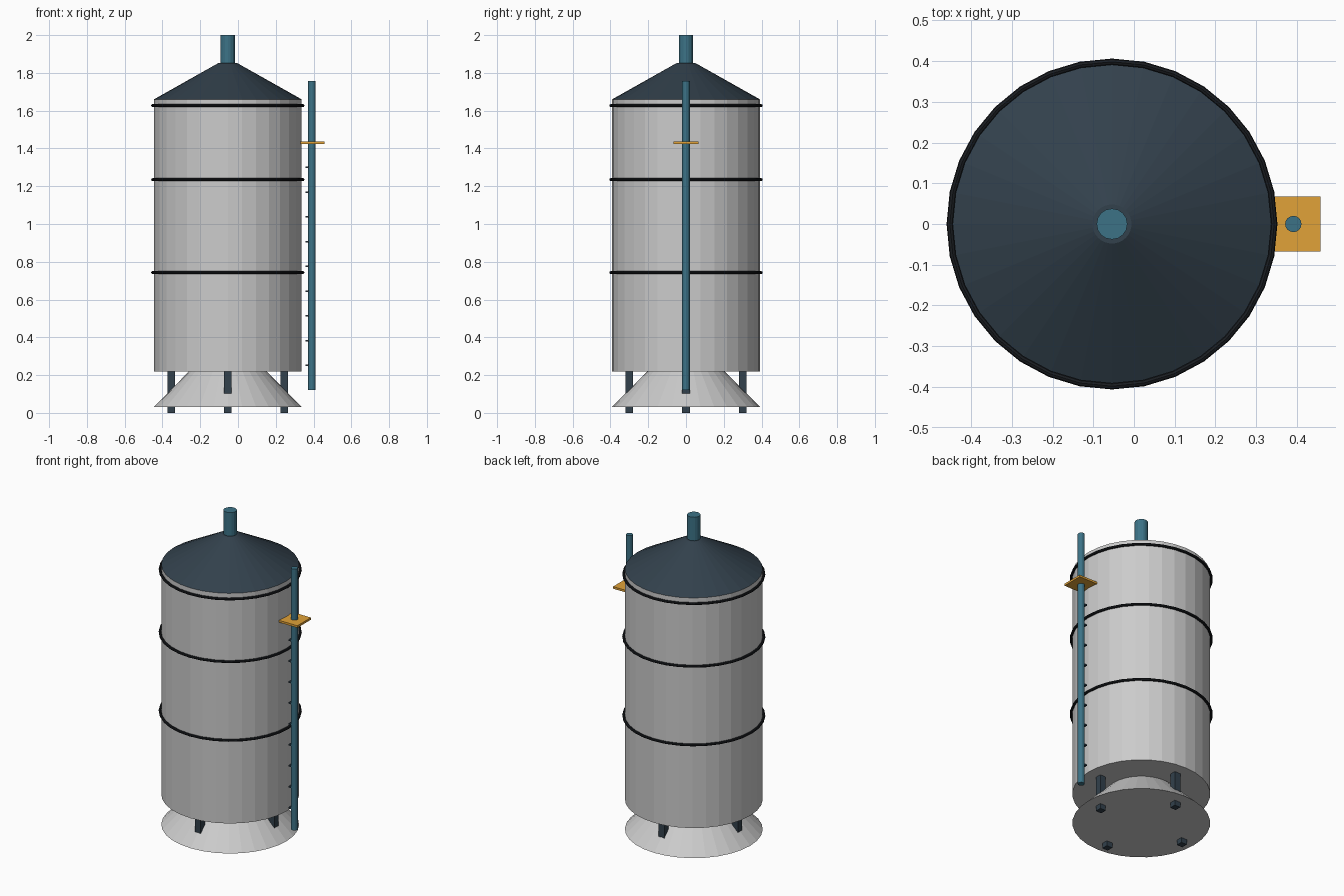
import bpy
from math import cos, sin, pi

if "Cube" in bpy.data.objects:
    bpy.data.objects.remove(bpy.data.objects["Cube"])

CX = -0.054   # tank axis
PX = 0.391    # side pipe axis


def material(name, rgb):
    m = bpy.data.materials.new(name)
    m.diffuse_color = (*rgb, 1)
    m.use_nodes = True
    m.node_tree.nodes["Principled BSDF"].inputs["Base Color"].default_value = m.diffuse_color
    return m


SLATE = material("slate", (0.032, 0.052, 0.072))
TEAL = material("teal", (0.045, 0.17, 0.24))
ORANGE = material("orange", (0.75, 0.36, 0.04))
BLACK = material("black", (0.01, 0.012, 0.015))


def finish(name, mat):
    ob = bpy.context.object
    ob.name = name
    if mat:
        ob.data.materials.append(mat)
    return ob


def cone(name, x, z0, z1, r0, r1, sides=32, mat=None):
    bpy.ops.mesh.primitive_cone_add(vertices=sides, radius1=r0, radius2=r1,
                                    depth=z1 - z0, location=(x, 0, (z0 + z1) / 2))
    return finish(name, mat)


def box(name, loc, size, mat=None):
    bpy.ops.mesh.primitive_cube_add(size=1, location=loc)
    ob = finish(name, mat)
    ob.scale = size
    return ob


# tank shell, roof, flared base and roof vent
cone("tank_body", CX, 0.22, 1.66, 0.391, 0.391)
cone("roof", CX, 1.66, 1.853, 0.391, 0.048, mat=SLATE)
cone("base_skirt", CX, 0.032, 0.225, 0.391, 0.2)
cone("roof_vent", CX, 1.84, 2.0, 0.038, 0.038, 16, TEAL)

# hoops around the shell
for i, z in enumerate((0.743, 1.235, 1.627)):
    bpy.ops.mesh.primitive_torus_add(major_segments=32, minor_segments=8,
                                     major_radius=0.398, minor_radius=0.008,
                                     location=(CX, 0, z))
    finish(f"hoop_{i + 1}", BLACK)

# four legs piercing the skirt
for i in range(4):
    a = i * pi / 2
    box(f"leg_{i + 1}", (CX + 0.3 * cos(a), 0.3 * sin(a), 0.115),
        (0.04, 0.04, 0.23), SLATE)

# side pipe with small rungs and a platform
cone("side_pipe", PX, 0.122, 1.757, 0.02, 0.02, 16, TEAL)
for i in range(9):
    box(f"rung_{i + 1}", (PX - 0.02, 0, 0.252 + 0.131 * i),
        (0.026, 0.026, 0.008), SLATE)
box("platform", (PX, 0, 1.431), (0.134, 0.134, 0.013), ORANGE)
